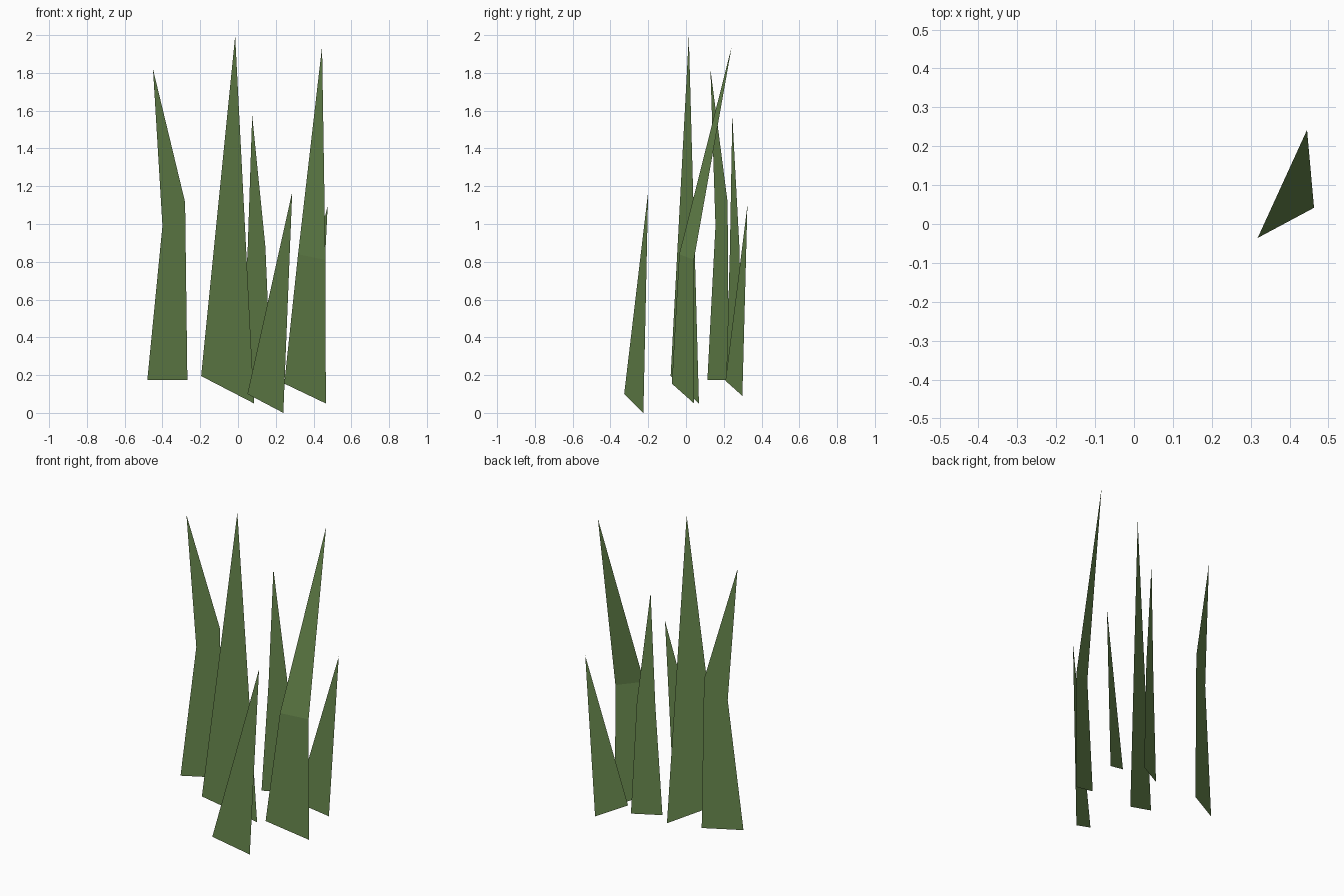
import bpy, bmesh

if "Cube" in bpy.data.objects:
    bpy.data.objects.remove(bpy.data.objects["Cube"])

SLOPE = 0.535  # every blade faces the same way: y rises by this much per unit of x

green = bpy.data.materials.new("grass green")
green.diffuse_color = (0.14, 0.25, 0.075, 1)
green.use_nodes = True
green.node_tree.nodes["Principled BSDF"].inputs["Base Color"].default_value = green.diffuse_color


def blade(name, y0, pairs, tip, lean=0.0):
    """Flat blade: pairs of left/right edge points (x, z) from the base up, then a tip.
    y0 is the depth of the blade's plane at x = 0, lean pushes the tip backwards."""
    bm = bmesh.new()
    rows = [[bm.verts.new((x, y0 + SLOPE * x, z)) for x, z in pair] for pair in pairs]
    top = bm.verts.new((tip[0], y0 + SLOPE * tip[0] + lean, tip[1]))
    for (a, b), (c, d) in zip(rows, rows[1:]):
        bm.faces.new((a, b, d, c))
    bm.faces.new((*rows[-1], top))
    mesh = bpy.data.meshes.new(name)
    bm.to_mesh(mesh)
    bm.free()
    mesh.materials.append(green)
    bpy.context.collection.objects.link(bpy.data.objects.new(name, mesh))


# bent blades
blade("left_blade", 0.37,
      [((-0.48, 0.175), (-0.268, 0.175)), ((-0.40, 0.99), (-0.28, 1.115))], (-0.45, 1.82))
blade("back_blade", 0.205,
      [((0.015, 0.175), (0.175, 0.175)), ((0.051, 0.86), (0.145, 0.88))], (0.075, 1.575))
blade("leaning_blade", -0.206,
      [((0.245, 0.155), (0.465, 0.05)), ((0.318, 0.84), (0.463, 0.81))], (0.445, 1.94), 0.21)

# straight blades
blade("tall_blade", 0.023, [((-0.195, 0.195), (0.085, 0.05))], (-0.015, 1.995))
blade("front_blade", -0.354, [((0.05, 0.10), (0.24, 0.0))], (0.287, 1.17))
blade("right_back_blade", 0.071, [((0.258, 0.17), (0.425, 0.09))], (0.475, 1.10))
